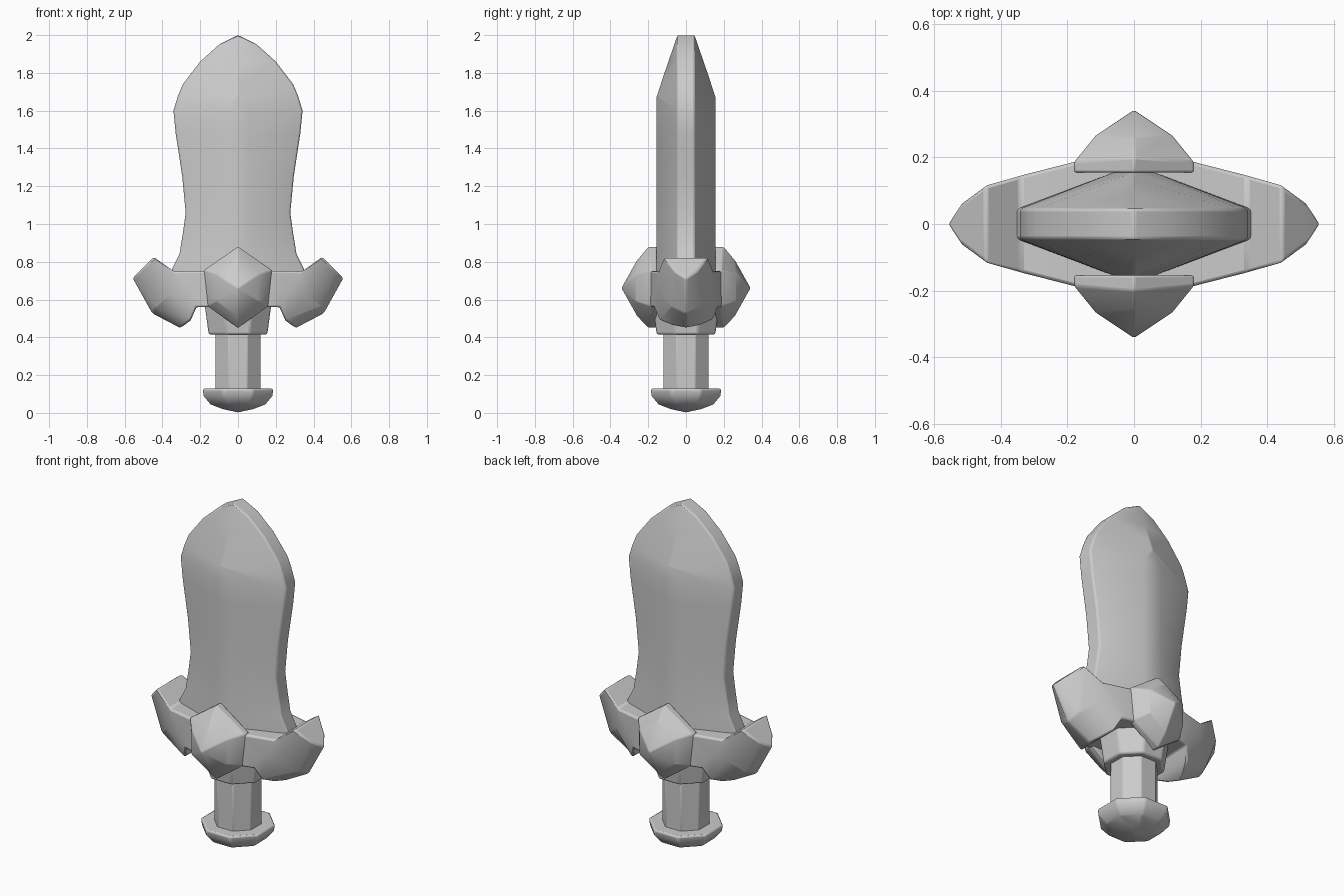
import bpy, bmesh, math

if "Cube" in bpy.data.objects:
    bpy.data.objects.remove(bpy.data.objects["Cube"])


def loft(name, rings, bevel=0.01, smooth=35):
    """Skin a list of equal-length rings, cap the ends, bevel and shade."""
    bm = bmesh.new()
    vs = [[bm.verts.new(p) for p in r] for r in rings]
    n = len(rings[0])
    for a, b in zip(vs, vs[1:]):
        for i in range(n):
            j = (i + 1) % n
            bm.faces.new((a[i], a[j], b[j], b[i]))
    bm.faces.new(vs[0])
    bm.faces.new(vs[-1])
    bmesh.ops.remove_doubles(bm, verts=bm.verts, dist=0.0005)
    bmesh.ops.recalc_face_normals(bm, faces=bm.faces)
    me = bpy.data.meshes.new(name)
    bm.to_mesh(me)
    bm.free()
    ob = bpy.data.objects.new(name, me)
    bpy.context.collection.objects.link(ob)
    bpy.ops.object.select_all(action='DESELECT')
    ob.select_set(True)
    bpy.context.view_layer.objects.active = ob
    bpy.ops.object.shade_smooth_by_angle(angle=math.radians(smooth))
    if bevel:
        m = ob.modifiers.new("Bevel", 'BEVEL')
        m.width = bevel
        m.segments = 2
        m.limit_method = 'ANGLE'
        m.angle_limit = math.radians(32)
    return ob


def octagon(r, z):
    """Octagon with flats facing the axes; r is the distance to a flat."""
    c = r / math.cos(math.pi / 8)
    return [(c * math.cos((i + .5) * math.pi / 4),
             c * math.sin((i + .5) * math.pi / 4), z) for i in range(8)]


# Blade: wide leaf outline with a flat central ridge
outline = [(.68, .36), (.76, .35), (.84, .31), (.95, .292), (1.06, .277),
           (1.25, .295), (1.48, .33), (1.60, .342), (1.68, .317),
           (1.74, .292), (1.86, .2), (1.95, .1), (2.0, 0)]
rings = []
for z, w in outline:
    e = .045
    t = .155 if z <= 1.68 else .155 - (z - 1.68) / .32 * .11
    r = .06 if z <= 1.61 else 0
    rings.append([(w, -e, z), (w, e, z), (r, t, z), (-r, t, z),
                  (-w, e, z), (-w, -e, z), (-r, -t, z), (r, -t, z)])
loft("blade", rings, .008)

# Crossguard: sections of (x, z, half depth) at top, middle and bottom
half = [
    [(0, .75, .198), (0, .655, .198), (0, .56, .198)],
    [(.18, .752, .186), (.175, .655, .186), (.17, .56, .186)],
    [(.34, .75, .145), (.28, .65, .16), (.22, .56, .172)],
    [(.445, .825, .115), (.36, .63, .138), (.25, .49, .14)],
    [(.52, .752, .06), (.44, .56, .075), (.285, .464, .075)],
    [(.56, .71, 0), (.455, .525, 0), (.31, .45, 0)],
]


def section(s, side):
    return ([(side * x, -y, z) for x, z, y in s] +
            [(side * x, y, z) for x, z, y in reversed(s)])


loft("crossguard", [section(s, -1) for s in reversed(half[1:])] +
     [section(s, 1) for s in half])

# Pointed bosses on the front and back of the guard
for label, side in (("front", -1), ("back", 1)):
    rim = [(0, .88), (.18, .755), (.16, .565), (0, .45), (-.16, .565), (-.18, .755)]
    gem = [(0, .81), (.115, .735), (.115, .59), (0, .51), (-.115, .59), (-.115, .735)]
    loft(label + "_boss", [
        [(x, side * .155, z) for x, z in rim],
        [(x, side * (.2 if x == 0 else .186), z) for x, z in rim],
        [(x, side * (.258 if x == 0 else .265), z) for x, z in gem],
        [(0, side * .342, .66)] * 6], .006)

# Collar, grip and pommel
loft("collar", [octagon(.155, .415), octagon(.18, .6)])
loft("grip", [octagon(.12, .1), octagon(.12, .45)], .006)
loft("pommel", [octagon(.001, .003), octagon(.08, .02), octagon(.145, .045),
                octagon(.182, .09), octagon(.187, .128)], .01)
